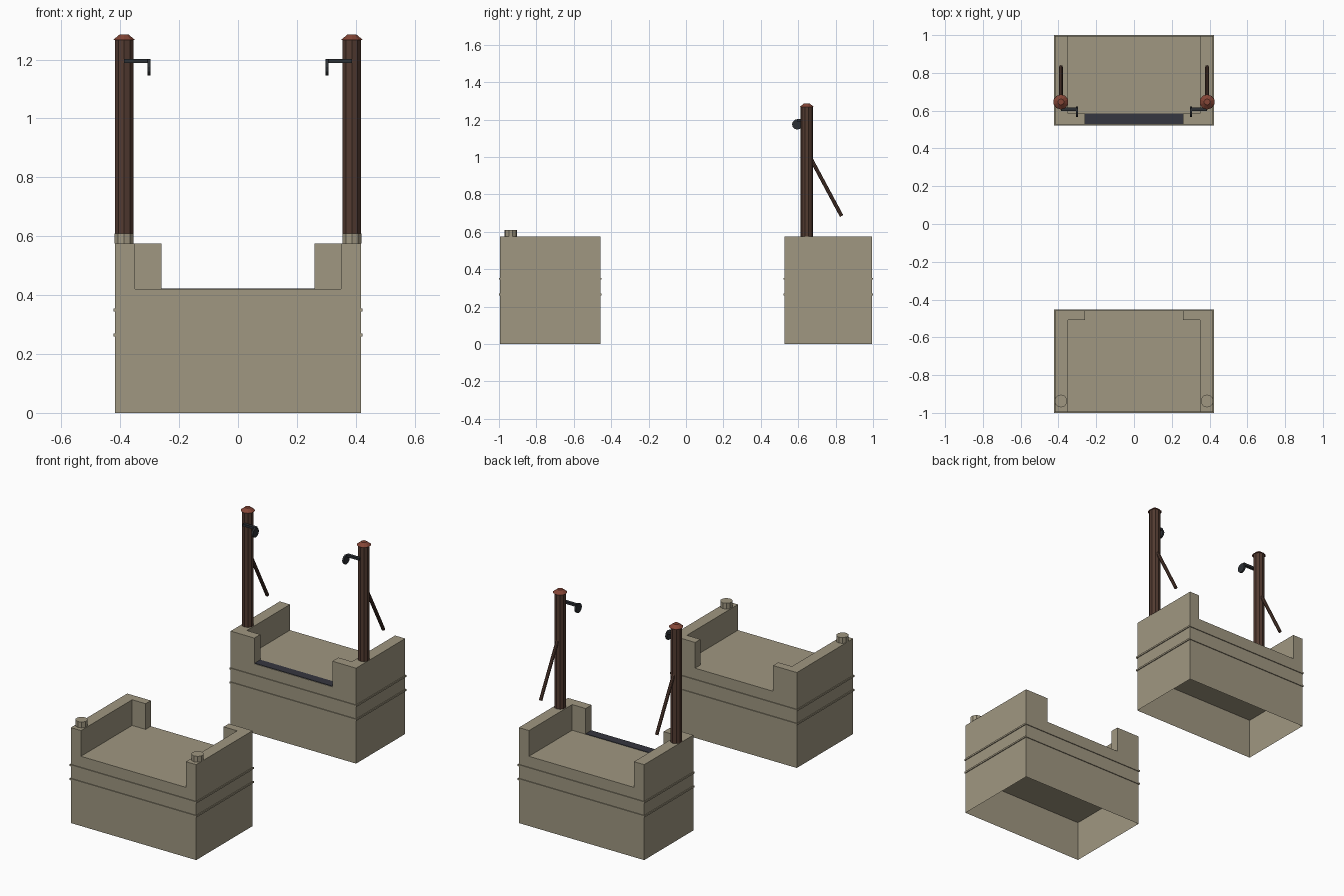
import bpy, bmesh, math
from mathutils import Vector

cube = bpy.data.objects.get("Cube")
if cube:
    bpy.data.objects.remove(cube, do_unlink=True)


def material(name, rgb):
    m = bpy.data.materials.new(name)
    m.use_nodes = True
    m.diffuse_color = (*rgb, 1)
    m.node_tree.nodes["Principled BSDF"].inputs["Base Color"].default_value = (*rgb, 1)
    return m


STONE = material("stone", (0.35, 0.31, 0.22))
WOOD = material("dark wood", (0.085, 0.043, 0.03))
RED = material("red cap", (0.23, 0.06, 0.037))
IRON = material("black iron", (0.025, 0.029, 0.034))
STEEL = material("grey steel", (0.036, 0.037, 0.05))


def finish(name, bm, mat):
    bmesh.ops.recalc_face_normals(bm, faces=bm.faces)
    mesh = bpy.data.meshes.new(name)
    bm.to_mesh(mesh)
    bm.free()
    mesh.materials.append(mat)
    ob = bpy.data.objects.new(name, mesh)
    bpy.context.collection.objects.link(ob)
    return ob


def prism(name, outline, z0, z1, mat):
    """Extrude a plan outline from z0 to z1."""
    bm = bmesh.new()
    face = bm.faces.new([bm.verts.new((x, y, z0)) for x, y in outline])
    top = bmesh.ops.extrude_face_region(bm, geom=[face], use_keep_orig=True)["geom"]
    verts = [v for v in top if isinstance(v, bmesh.types.BMVert)]
    bmesh.ops.translate(bm, verts=verts, vec=(0, 0, z1 - z0))
    return finish(name, bm, mat)


def box(name, x0, x1, y0, y1, z0, z1, mat):
    return prism(name, [(x0, y0), (x1, y0), (x1, y1), (x0, y1)], z0, z1, mat)


def rod(name, a, b, r0, r1, sides, mat):
    """Cylinder or cone frustum running from a to b."""
    a, b = Vector(a), Vector(b)
    bm = bmesh.new()
    bmesh.ops.create_cone(bm, cap_ends=True, segments=sides, radius1=r0, radius2=r1,
                          depth=(b - a).length)
    ob = finish(name, bm, mat)
    ob.location = (a + b) / 2
    ob.rotation_euler = (b - a).to_track_quat('Z', 'Y').to_euler()
    return ob


HALF, INNER, GAP = 0.418, 0.35, 0.26     # half widths: outside, wing, opening
CEILING, DECK, WALL = 0.245, 0.42, 0.575
LIP = 0.005
POST_X = 0.387


def abutment(label, outer, inner, return_depth):
    """Hollow-bottomed block with wing walls; inner is the side facing the gap."""
    y0, y1 = min(outer, inner), max(outer, inner)
    box(label + "_block", -HALF, HALF, y0, y1, CEILING, DECK, STONE)
    # Open skirt under the block
    bm = bmesh.new()
    bmesh.ops.create_cube(bm, size=1)
    caps = [f for f in bm.faces if abs(f.normal.z) > 0.5]
    bmesh.ops.delete(bm, geom=caps, context='FACES')
    for v in bm.verts:
        v.co = (2 * HALF * v.co.x, (y0 + y1) / 2 + (y1 - y0) * v.co.y,
                CEILING * (v.co.z + 0.5))
    finish(label + "_skirt", bm, STONE)
    # String courses
    for z in (0.265, 0.349):
        box(label + "_string_course", -HALF - LIP, HALF + LIP, y0 - LIP, y1 + LIP,
            z - 0.005, z + 0.005, STONE)
    # L-shaped wing walls
    back = inner + return_depth
    for s, side in ((1, "left"), (-1, "right")):
        plan = [(HALF, outer), (HALF, inner), (GAP, inner), (GAP, back),
                (INNER, back), (INNER, outer)]
        prism(f"{label}_wing_wall_{side}", [(s * x, y) for x, y in plan],
              DECK, WALL, STONE)


abutment("front", -0.995, -0.458, -0.05)
abutment("back", 0.995, 0.527, 0.057)

# Bearing plate on the edge of the back deck
box("bearing_plate", -GAP, GAP, 0.53, 0.584, DECK - 0.004, DECK + 0.003, STEEL)

for s, side in ((1, "left"), (-1, "right")):
    x = s * POST_X
    # Stone stub on the front wing walls
    rod("stub_" + side, (x, -0.937, WALL), (x, -0.937, 0.61), 0.034, 0.034, 10, STONE)
    # Timber post with cap
    rod("post_" + side, (x, 0.646, WALL), (x, 0.646, 1.268), 0.033, 0.033, 10, WOOD)
    rod("post_cap_" + side, (x, 0.646, 1.266), (x, 0.646, 1.285), 0.04, 0.016, 10, RED)
    # Leaning brace
    rod("brace_" + side, (x, 0.66, 1.005), (x, 0.832, 0.684), 0.01, 0.01, 8, WOOD)
    # Bracket arm and its hanging disc
    xs = sorted((x, s * 0.302))
    box("bracket_arm_" + side, xs[0], xs[1], 0.597, 0.616, 1.188, 1.202, IRON)
    rod("disc_" + side, (s * 0.297, 0.595, 1.174), (s * 0.308, 0.595, 1.174),
        0.028, 0.028, 12, IRON)
